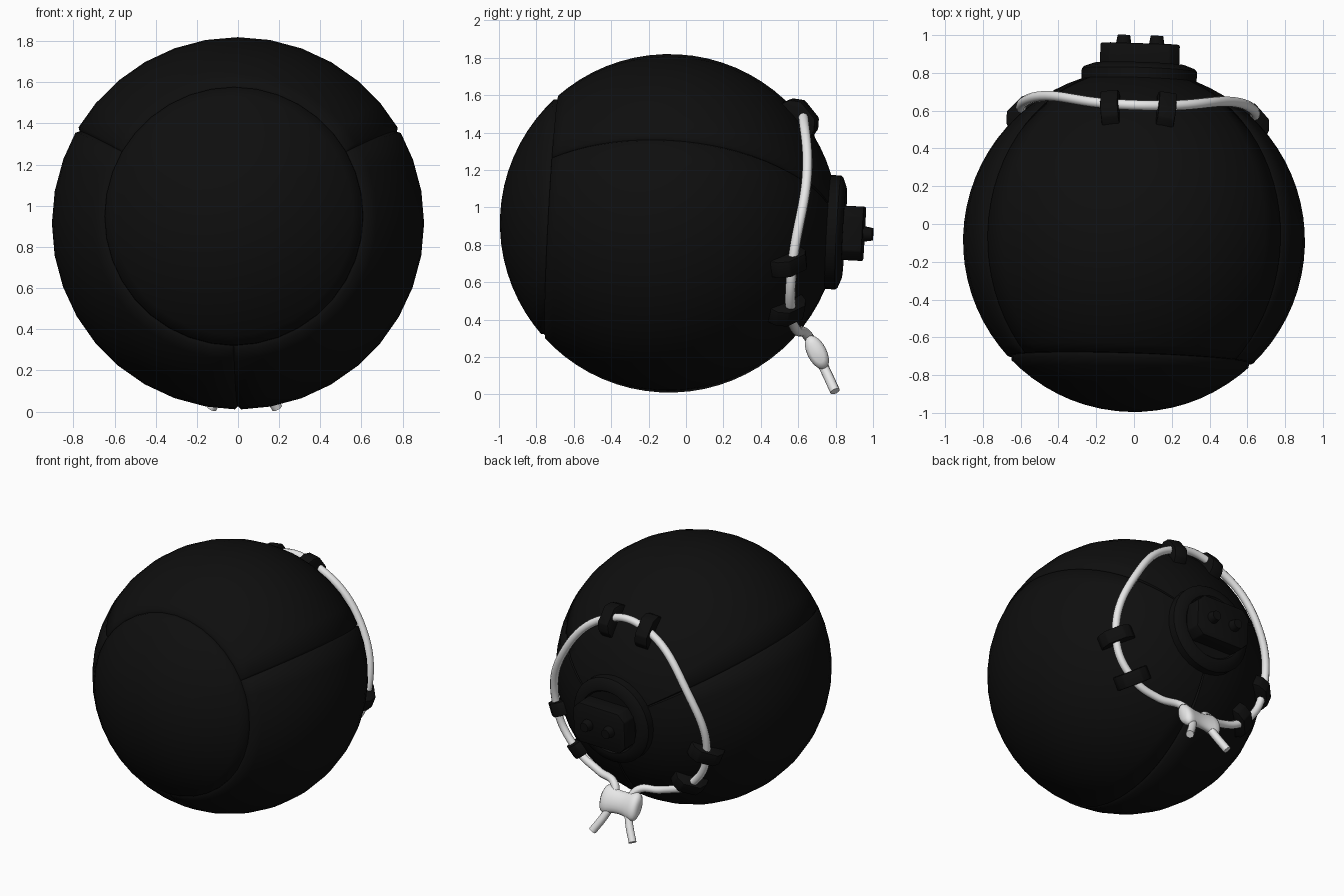
import bpy, bmesh, math
from mathutils import Matrix, Vector

if "Cube" in bpy.data.objects:
    bpy.data.objects.remove(bpy.data.objects["Cube"])

R = 0.905
# whole ball is slightly tilted about its centre (local +y points to the back)
M = (Matrix.Translation((0, -0.09, 0.915)) @ Matrix.Rotation(math.radians(-1.8), 4, 'Z')
     @ Matrix.Rotation(math.radians(-3.1), 4, 'X'))


def material(name, v):
    m = bpy.data.materials.new(name)
    m.diffuse_color = (v, v, v, 1)
    m.use_nodes = True
    m.node_tree.nodes["Principled BSDF"].inputs["Base Color"].default_value = m.diffuse_color
    return m


BLACK = material("matte black", 0.0045)
WHITE = material("rope white", 0.8)


def finish(name, bm, mat, matrix=M, bevel=0.0, angle=35):
    bmesh.ops.recalc_face_normals(bm, faces=bm.faces)
    me = bpy.data.meshes.new(name)
    bm.to_mesh(me)
    bm.free()
    me.transform(matrix)
    me.materials.append(mat)
    ob = bpy.data.objects.new(name, me)
    bpy.context.collection.objects.link(ob)
    bpy.ops.object.select_all(action='DESELECT')
    bpy.context.view_layer.objects.active = ob
    ob.select_set(True)
    if bevel:
        b = ob.modifiers.new("bevel", 'BEVEL')
        b.width, b.segments = bevel, 2
        bpy.ops.object.modifier_apply(modifier="bevel")
    bpy.ops.object.shade_smooth_by_angle(angle=math.radians(angle))
    return ob


def skin(bm, rings, cap=True):
    """Join closed rings of points into a tube."""
    rows = [[bm.verts.new(p) for p in ring] for ring in rings]
    n = len(rows[0])
    for a, b in zip(rows, rows[1:]):
        for i in range(n):
            bm.faces.new((a[i], a[(i + 1) % n], b[(i + 1) % n], b[i]))
    if cap:
        bm.faces.new(rows[0])
        bm.faces.new(rows[-1])


def circle(r, y, n=32, cx=0, cz=0):
    return [(cx + r * math.cos(2 * math.pi * i / n), y, cz + r * math.sin(2 * math.pi * i / n))
            for i in range(n)]


# ball shell with a front circular groove and three lengthwise seams
SEAMS = (30, 150, 270)
phis = sorted(list(range(0, 360, 10)) + [s + d for s in SEAMS for d in (-1, 1)])
thetas = sorted(list(range(0, 181, 5)) + [43.9, 46.1])
rings = []
for t in thetas:
    ring = []
    for p in phis:
        groove = t == 45 or (p in SEAMS and 45 < t < 165)
        r = R - (0.016 if groove else 0)
        a, b = math.radians(t), math.radians(p)
        ring.append((r * math.sin(a) * math.cos(b), -r * math.cos(a), r * math.sin(a) * math.sin(b)))
    rings.append(ring)
bm = bmesh.new()
skin(bm, rings, cap=False)
bmesh.ops.remove_doubles(bm, verts=bm.verts, dist=1e-4)
finish("ball_shell", bm, BLACK, angle=60)

# round flange at the back
bm = bmesh.new()
skin(bm, [circle(r, y) for r, y in
          ((0.305, 0.80), (0.305, 0.905), (0.295, 0.918), (0.245, 0.937), (0.225, 0.937), (0.215, 0.925))])
finish("rear_flange", bm, BLACK)

# valve block with clipped corners
bm = bmesh.new()
w, h, c = 0.21, 0.145, 0.05
outline = [(w, h - c), (w - c, h), (c - w, h), (-w, h - c), (-w, c - h), (c - w, -h), (w - c, -h), (w, c - h)]
skin(bm, [[(x, y, z) for x, z in outline] for y in (0.90, 1.042)])
finish("valve_block", bm, BLACK, bevel=0.008)

# two studs on the block
for side, name in ((-1, "left"), (1, "right")):
    bm = bmesh.new()
    skin(bm, [circle(r, y, 16, 0.0875 * side) for r, y in ((0.042, 1.03), (0.04, 1.05), (0.033, 1.09))])
    finish("stud_" + name, bm, BLACK)


# rope holders, three pairs spaced round the back
RING, RING_Y = 0.638, 0.69


def ring_point(deg, r=RING, y=RING_Y):
    a = math.radians(deg)
    return Vector((r * math.cos(a), y, r * math.sin(a)))


HALF = 13.6
for k, mid in enumerate((90, 210, 330)):
    along = Vector((-math.sin(math.radians(mid)), 0, math.cos(math.radians(mid))))
    for s in (-1, 1):
        n = ring_point(mid + s * HALF).normalized()
        tang = (along - n * along.dot(n)).normalized()
        mer = n.cross(tang)
        bm = bmesh.new()
        prof = [(-0.125, 0.87), (-0.105, 0.94), (-0.06, 0.982), (0.06, 0.982), (0.105, 0.94), (0.125, 0.87)]
        skin(bm, [[n * d + mer * m + tang * t for m, d in prof] for t in (-0.047, 0.047)])
        finish("rope_holder_%d_%s" % (k + 1, "a" if s < 0 else "b"), bm, BLACK, bevel=0.008)

# rope: right tail, through the toggle, round all holders, back to the left tail
CX = 0.03
tail = [(0.16, 0.797, 0.017), (0.095, 0.745, 0.13), (0.065, 0.70, 0.22), (0.085, 0.65, 0.315),
        (0.25, 0.592, 0.345)]
pts = [Vector((CX + x, y, z)) for x, y, z in tail]
for deg in (330 - HALF, 330 + HALF, 30, 90 - HALF, 90 + HALF, 150, 210 - HALF, 210 + HALF):
    p = ring_point(deg, 0.58, 0.738) if deg in (30, 150) else ring_point(deg)
    pts.append(M @ p)
pts += [Vector((CX - x, y, z)) for x, y, z in reversed(tail)]
cu = bpy.data.curves.new("rope", 'CURVE')
cu.dimensions = '3D'
cu.bevel_depth, cu.bevel_resolution, cu.resolution_u = 0.027, 3, 10
cu.use_fill_caps = True
sp = cu.splines.new('BEZIER')
sp.bezier_points.add(len(pts) - 1)
for bp, p in zip(sp.bezier_points, pts):
    bp.co = p
    bp.handle_left_type = bp.handle_right_type = 'AUTO'
cu.materials.append(WHITE)
rope = bpy.data.objects.new("rope", cu)
bpy.context.collection.objects.link(rope)
bpy.ops.object.select_all(action='DESELECT')
bpy.context.view_layer.objects.active = rope
rope.select_set(True)
bpy.ops.object.convert(target='MESH')
bpy.ops.object.shade_smooth_by_angle(angle=math.radians(40))

# waisted toggle gripping both rope ends
bm = bmesh.new()
half = [(0, 0.78), (0.045, 0.82), (0.085, 0.95), (0.11, 1.0), (0.13, 0.92), (0.145, 0.6)]
sections = [(-x, s) for x, s in reversed(half[1:])] + half
skin(bm, [[(x, 0.052 * s * math.cos(2 * math.pi * i / 20), 0.098 * s * math.sin(2 * math.pi * i / 20))
           for i in range(20)] for x, s in sections])
finish("rope_toggle", bm, WHITE,
       Matrix.Translation((CX, 0.70, 0.225)) @ Matrix.Rotation(math.radians(27), 4, 'X'), angle=50)
